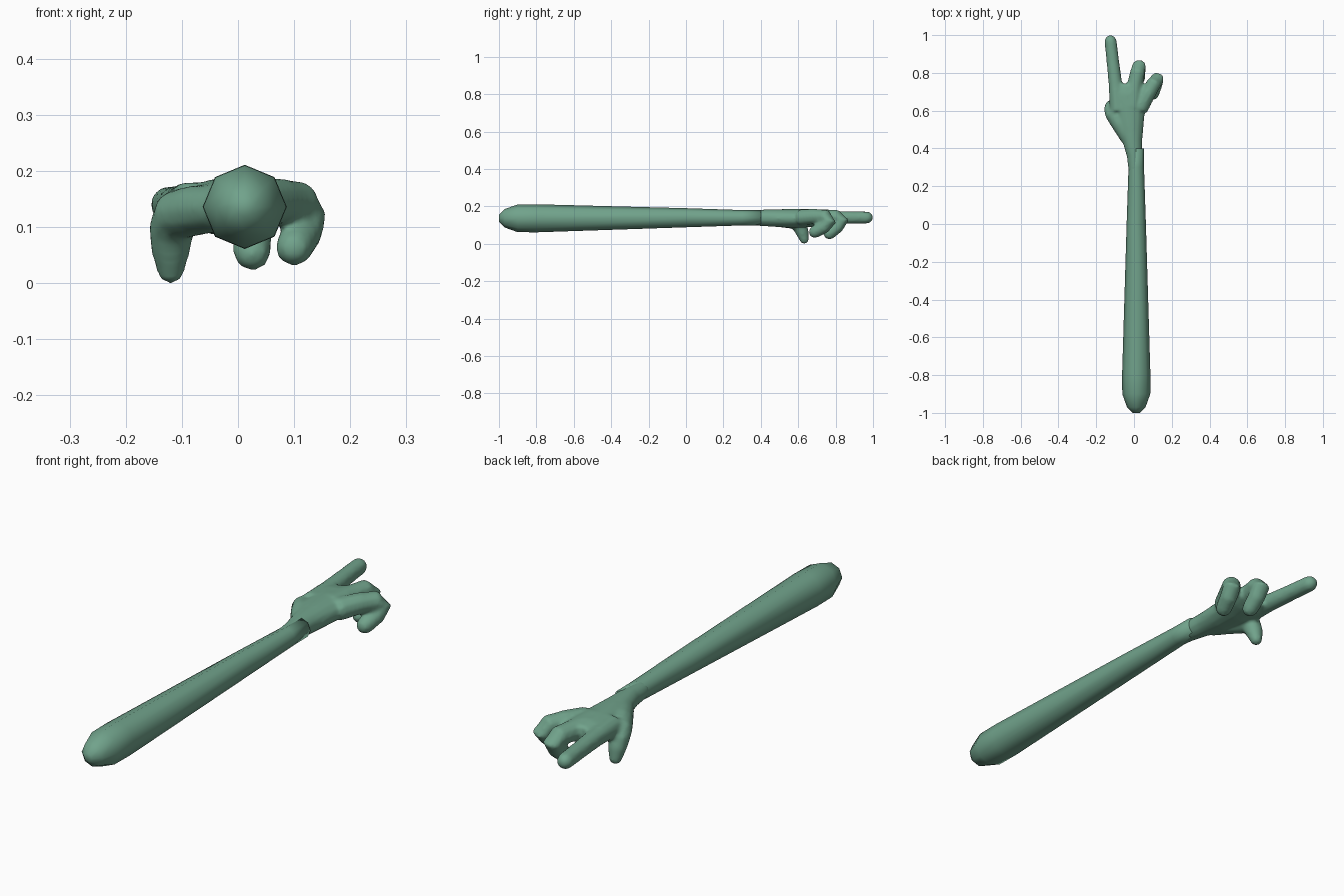
import bpy, bmesh, math
from mathutils import Vector

cube = bpy.data.objects.get("Cube")
if cube:
    bpy.data.objects.remove(cube, do_unlink=True)

skin = bpy.data.materials.new("muted green skin")
skin.use_nodes = True
GREEN = (0.165, 0.365, 0.26, 1)
skin.diffuse_color = GREEN
skin.node_tree.nodes["Principled BSDF"].inputs["Base Color"].default_value = GREEN


def add_loft(bm, stations, sides):
    """Loft rings of (centre, half width, half height); both ends are capped."""
    rings = []
    centres = [Vector(s[0]) for s in stations]
    for i, (centre, (_, w, h)) in enumerate(zip(centres, stations)):
        along = (centres[min(i + 1, len(centres) - 1)] - centres[max(i - 1, 0)]).normalized()
        ref = Vector((1, 0, 0))
        across = (ref - along * ref.dot(along)).normalized()
        up = across.cross(along)
        rings.append([bm.verts.new(centre + across * w * math.cos(a) + up * h * math.sin(a))
                      for a in (2 * math.pi * k / sides for k in range(sides))])
    for a, b in zip(rings, rings[1:]):
        for k in range(sides):
            n = (k + 1) % sides
            bm.faces.new((a[k], a[n], b[n], b[k]))
    bm.faces.new(rings[0][::-1])
    bm.faces.new(rings[-1])


def finger(bm, path, radii):
    """Round-ended tube: a rounded tip is added beyond the last point."""
    stations = [(p, r, r) for p, r in zip(path, radii)]
    tip, r = Vector(path[-1]), radii[-1]
    d = (tip - Vector(path[-2])).normalized()
    for a in (30, 60, 82):
        t = math.radians(a)
        stations.append((tip + d * r * math.sin(t), r * math.cos(t), r * math.cos(t)))
    add_loft(bm, stations, 10)


def finish(bm, name):
    bmesh.ops.recalc_face_normals(bm, faces=bm.faces)
    mesh = bpy.data.meshes.new(name)
    bm.to_mesh(mesh)
    bm.free()
    mesh.materials.append(skin)
    mesh.shade_smooth()
    obj = bpy.data.objects.new(name, mesh)
    bpy.context.collection.objects.link(obj)
    return obj


# Arm: eight-sided taper with a blunt rounded end
bm = bmesh.new()
arm = [(-1, .018), (-.97, .049), (-.9, .074), (-.8, .075), (0, .051), (.3, .041), (.4, .04)]
add_loft(bm, [((.012, y, .136 + .003 * (y > -.5)), r, r) for y, r in arm], 8)
finish(bm, "arm")

# Hand: flared palm and digits fused into one skin
bm = bmesh.new()
palm = [(.28, .008, .139, .037, .037), (.36, .003, .139, .041, .042),
        (.44, -.008, .138, .053, .046), (.53, -.018, .136, .071, .05),
        (.62, -.024, .136, .085, .051), (.69, -.022, .138, .099, .047),
        (.74, -.017, .14, .09, .035)]
add_loft(bm, [((x, y, z), w, h) for y, x, z, w, h in palm], 14)

# Pointing finger
finger(bm, [(-.085, .6, .138), (-.098, .74, .14), (-.112, .86, .14), (-.124, .967, .14)],
       [.044, .037, .034, .033])
# Curled middle finger
finger(bm, [(-.01, .62, .14), (.005, .74, .143), (.019, .805, .143), (.026, .835, .123),
            (.026, .81, .092), (.025, .768, .056)], [.05, .042, .04, .038, .036, .034])
# Curled little finger
finger(bm, [(.03, .61, .14), (.073, .69, .146), (.108, .748, .143), (.122, .768, .121),
            (.115, .738, .09), (.1, .69, .064)], [.045, .042, .04, .037, .036, .034])
# Thumb, webbed to the palm and hooked downward
finger(bm, [(-.03, .45, .133), (-.075, .53, .13), (-.108, .583, .122), (-.119, .608, .095),
            (-.12, .622, .06), (-.12, .632, .025)], [.04, .046, .046, .041, .036, .026])

hand = finish(bm, "hand")
fuse = hand.modifiers.new("fuse", 'REMESH')
fuse.mode = 'VOXEL'
fuse.voxel_size = .008
fuse.use_smooth_shade = True
soften = hand.modifiers.new("soften", 'SMOOTH')
soften.factor = .5
soften.iterations = 5
